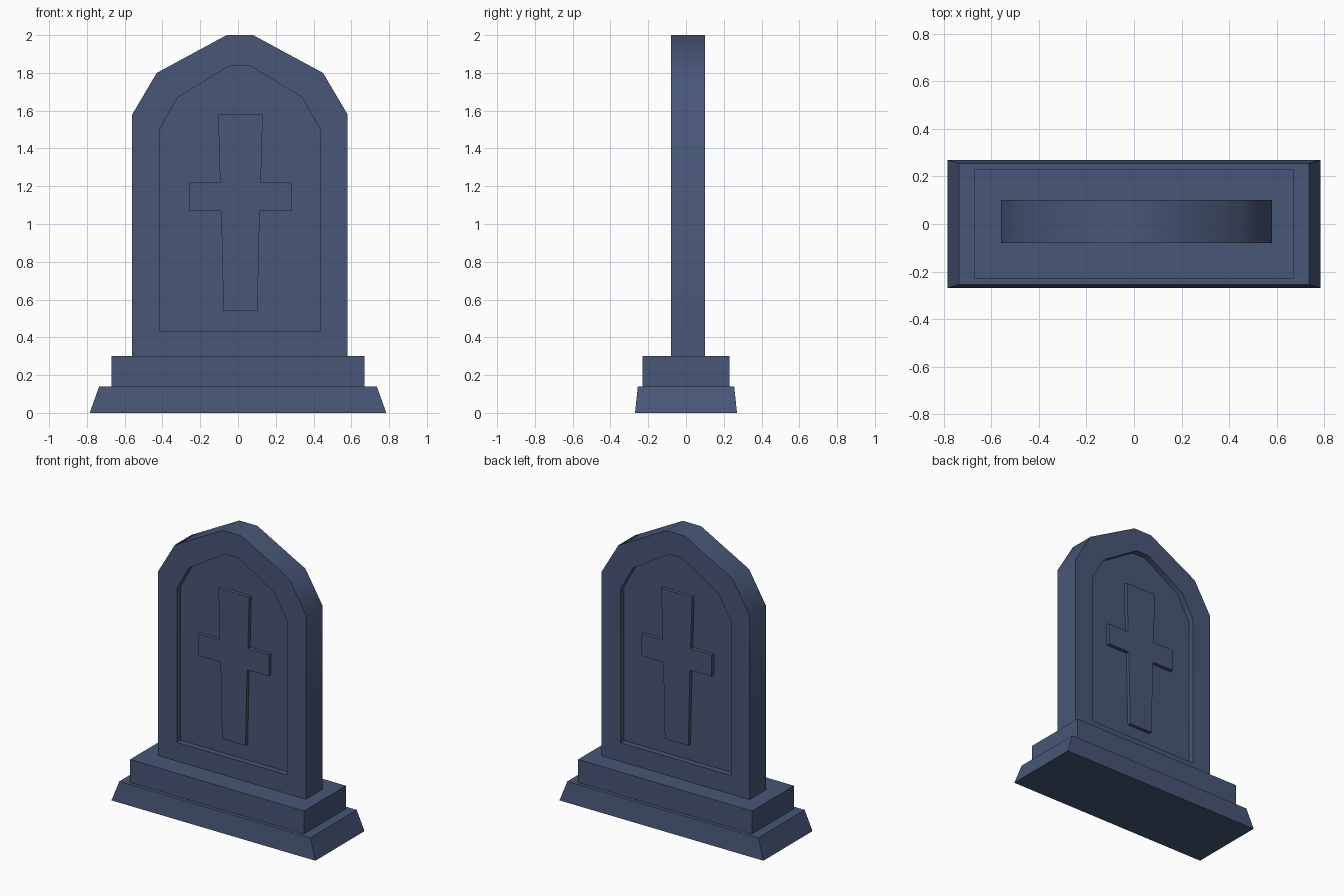
import bpy, bmesh, math

if "Cube" in bpy.data.objects:
    bpy.data.objects.remove(bpy.data.objects["Cube"])

stone_mat = bpy.data.materials.new("slate blue stone")
stone_mat.diffuse_color = (0.065, 0.094, 0.185, 1)
stone_mat.use_nodes = True
stone_mat.node_tree.nodes["Principled BSDF"].inputs["Base Color"].default_value = stone_mat.diffuse_color


def loft(name, loops):
    """Join matching point loops with quads and cap both ends."""
    bm = bmesh.new()
    rings = [[bm.verts.new(p) for p in loop] for loop in loops]
    n = len(rings[0])
    for a, b in zip(rings, rings[1:]):
        for i in range(n):
            j = (i + 1) % n
            bm.faces.new((a[i], a[j], b[j], b[i]))
    bm.faces.new(rings[0])
    bm.faces.new(rings[-1])
    bmesh.ops.recalc_face_normals(bm, faces=bm.faces)
    mesh = bpy.data.meshes.new(name)
    bm.to_mesh(mesh)
    bm.free()
    mesh.materials.append(stone_mat)
    obj = bpy.data.objects.new(name, mesh)
    bpy.context.collection.objects.link(obj)
    return obj


def rect(hx, hy, z):
    return [(-hx, -hy, z), (hx, -hy, z), (hx, hy, z), (-hx, hy, z)]


def mirrored(half, cx):
    """Symmetric outline from its right half, listed bottom to top."""
    return ([(cx + x, z) for x, z in half]
            + [(cx - x, z) for x, z in reversed(half)])


def at_y(outline, y):
    return [(x, y, z) for x, z in outline]


# Base: sloped footing and square plinth
loft("footing", [rect(0.785, 0.27, 0), rect(0.735, 0.255, 0.14)])
loft("plinth", [rect(0.67, 0.23, 0.14), rect(0.67, 0.23, 0.30)])

# Headstone with a recessed panel on the front and on the back
outer = mirrored([(0.57, 0.30), (0.57, 1.58), (0.44, 1.80), (0.07, 2.0)], 0.01)
panel = mirrored([(0.425, 0.43), (0.425, 1.50), (0.33, 1.67), (0.05, 1.84)], 0.01)
front, back, recess = -0.08, 0.10, 0.04
stone = loft("headstone", [
    at_y(panel, front + recess), at_y(panel, front), at_y(outer, front),
    at_y(outer, back), at_y(panel, back), at_y(panel, back - recess)])
bpy.context.view_layer.objects.active = stone
stone.select_set(True)
bpy.ops.object.shade_smooth_by_angle(angle=math.radians(38))

# Raised cross in each panel
cross = mirrored([(0.09, 0.54), (0.102, 1.07), (0.27, 1.07), (0.27, 1.22),
                  (0.108, 1.22), (0.118, 1.58)], 0.013)
raise_by = 0.025
loft("front_cross", [at_y(cross, front + recess - raise_by),
                     at_y(cross, front + recess + 0.01)])
loft("back_cross", [at_y(cross, back - recess + raise_by),
                    at_y(cross, back - recess - 0.01)])
